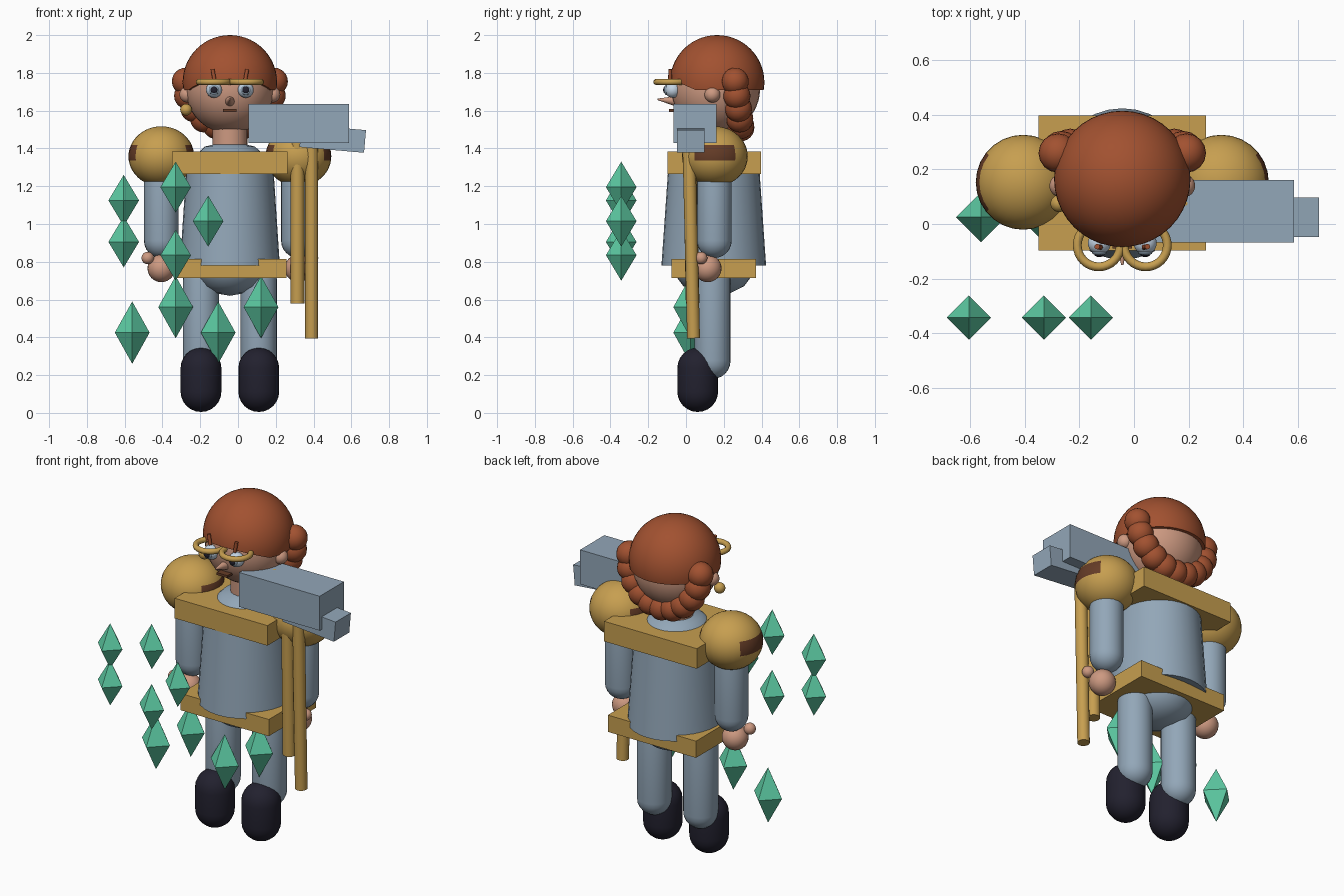
import bpy, bmesh, math
from mathutils import Vector, Matrix

if "Cube" in bpy.data.objects:
    bpy.data.objects.remove(bpy.data.objects["Cube"])

CX, CY = -0.043, 0.15   # figure axis


def material(name, rgb):
    m = bpy.data.materials.new(name)
    m.diffuse_color = (*rgb, 1)
    m.use_nodes = True
    m.node_tree.nodes["Principled BSDF"].inputs["Base Color"].default_value = m.diffuse_color
    return m


HAIR = material("rust hair", (0.36, 0.083, 0.03))
SKIN = material("skin", (0.61, 0.32, 0.22))
GOLD = material("gold", (0.57, 0.345, 0.08))
STEEL = material("blue grey", (0.29, 0.385, 0.48))
NAVY = material("dark navy", (0.016, 0.015, 0.028))
GREEN = material("crystal green", (0.11, 0.60, 0.37))
BROWN = material("dark brown", (0.13, 0.045, 0.02))
PALE = material("eye pale", (0.55, 0.66, 0.78))


def finish(name, bm, mat, smooth=True, angle=40):
    me = bpy.data.meshes.new(name)
    bmesh.ops.recalc_face_normals(bm, faces=bm.faces[:])
    bm.to_mesh(me)
    bm.free()
    ob = bpy.data.objects.new(name, me)
    bpy.context.collection.objects.link(ob)
    me.materials.append(mat)
    if smooth:
        bpy.ops.object.select_all(action='DESELECT')
        ob.select_set(True)
        bpy.context.view_layer.objects.active = ob
        bpy.ops.object.shade_smooth_by_angle(angle=math.radians(angle))
    return ob


def ball(name, c, r, mat, seg=24, rings=16):
    r = (r, r, r) if isinstance(r, (int, float)) else r
    bm = bmesh.new()
    bmesh.ops.create_uvsphere(bm, u_segments=seg, v_segments=rings, radius=1,
                              matrix=Matrix.Translation(c) @ Matrix.Diagonal((*r, 1)))
    return finish(name, bm, mat)


def box(name, lo, hi, mat, tilt=0):
    lo, hi = Vector(lo), Vector(hi)
    bm = bmesh.new()
    bmesh.ops.create_cube(bm, size=1, matrix=Matrix.Translation((lo + hi) / 2)
                          @ Matrix.Rotation(tilt, 4, 'Y') @ Matrix.Diagonal((*(hi - lo), 1)))
    return finish(name, bm, mat, False)


def rod(name, a, b, r1, mat, r2=None, seg=20):
    a, b = Vector(a), Vector(b)
    bm = bmesh.new()
    rot = (b - a).to_track_quat('Z', 'Y').to_matrix().to_4x4()
    bmesh.ops.create_cone(bm, cap_ends=True, segments=seg, radius1=r1,
                          radius2=r1 if r2 is None else r2, depth=(b - a).length,
                          matrix=Matrix.Translation((a + b) / 2) @ rot)
    return finish(name, bm, mat)


def lathe(name, profile, c, mat, sx=1, seg=32):
    bm = bmesh.new()
    vs = [bm.verts.new((r, 0, z)) for r, z in profile]
    es = [bm.edges.new(p) for p in zip(vs, vs[1:])]
    bmesh.ops.spin(bm, geom=vs + es, axis=(0, 0, 1), cent=(0, 0, 0),
                   steps=seg, angle=math.tau)
    bmesh.ops.remove_doubles(bm, verts=bm.verts[:], dist=1e-4)
    for v in bm.verts:
        v.co = Vector((v.co.x * sx + c[0], v.co.y + c[1], v.co.z))
    return finish(name, bm, mat)


def capsule(name, x, y, z0, z1, r, mat):
    q = [i * math.pi / 12 for i in range(7)]
    low = [(r * math.sin(a), z0 + r - r * math.cos(a)) for a in q]
    high = [(r * math.cos(a), z1 - r + r * math.sin(a)) for a in q]
    return lathe(name, low + high, (x, y), mat, seg=24)


def ring(name, c, major, minor, mat):
    pts = [(major + minor * math.cos(i * math.pi / 5), c[2] + minor * math.sin(i * math.pi / 5))
           for i in range(11)]
    return lathe(name, pts, c, mat)


# torso, flared tunic and neck
lathe("body", [(0, .62), (.09, .635), (.16, .67), (.205, .73), (.228, .82), (.235, 1.0),
               (.235, 1.27), (.205, 1.35), (.14, 1.41), (0, 1.44)], (CX, CY - .003), STEEL, .95)
lathe("tunic", [(.225, .79), (.277, .78), (.243, 1.27), (.23, 1.27)], (CX, CY - .003), STEEL, .955)
rod("neck", (CX, CY, 1.36), (CX, CY, 1.52), .092, SKIN)

# square collar and belt slabs
box("collar_slab", (-.35, -.098, 1.265), (.263, .398, 1.385), GOLD)
box("belt_slab", (-.325, -.078, .715), (.258, .37, .815), GOLD)

# limbs and shoulder pads
for s, side in ((-1, "left"), (1, "right")):
    ax, lx = CX + s * .363, CX + s * .153
    capsule(side + "_arm", ax, CY, .82, 1.36, .092, STEEL)
    ball(side + "_hand", (ax, .115, .765), .073, SKIN)
    ball(side + "_thumb", (ax + s * .072, .08, .82), .033, SKIN)
    capsule(side + "_leg", lx, .14, .18, .80, .096, STEEL)
    capsule(side + "_boot", lx, .062, .005, .345, .108, NAVY)
    pad = ball(side + "_shoulder_pad", (ax, CY + .003, 1.358), (.174, .174, .159), GOLD, 28, 24)
    pad.data.materials.append(BROWN)
    for p in pad.data.polygons:     # brown patches on the inner and outer flanks
        if abs(p.center.x - ax) > .127 and 1.345 < p.center.z < 1.425:
            p.material_index = 1

# head and swept hair cap
ball("head", (CX, .157, 1.715), .235, SKIN, 32, 24)
bm = bmesh.new()
bmesh.ops.create_uvsphere(bm, u_segments=40, v_segments=28, radius=.25,
                          matrix=Matrix.Translation((CX, .165, 1.75)))
for co, no in (((0, 0, 1.71), (0, 0, 1)), ((0, .05, 1.71), (0, .40, .92))):
    bmesh.ops.bisect_plane(bm, geom=bm.verts[:] + bm.edges[:] + bm.faces[:],
                           plane_co=co, plane_no=no, clear_inner=True)
    bmesh.ops.holes_fill(bm, edges=[e for e in bm.edges if e.is_boundary], sides=0)
finish("hair_cap", bm, HAIR)

# horseshoe of curls around the nape
for i in range(11):
    a = math.pi * i / 10
    ball(f"curl_{i}", (CX + .235 * math.cos(a), .26 + .03 * math.sin(a),
                       1.755 - .245 * math.sin(a)), .072, HAIR, 16, 12)

# face: ears, earrings, eyes, brows, spectacles
for s, side in ((-1, "left"), (1, "right")):
    ex = CX + s * .084
    ball(side + "_ear", (CX + s * .225, .14, 1.685), .042, SKIN)
    ball(side + "_earring", (CX + s * .232, .075, 1.605), .031, GOLD)
    ball(side + "_eye", (ex, -.07, 1.71), .042, PALE)
    ball(side + "_iris", (ex, -.104, 1.71), (.027, .012, .027), STEEL, 16, 10)
    ball(side + "_pupil", (ex, -.112, 1.71), (.018, .009, .018), NAVY, 16, 10)
    rod(side + "_brow", (ex - s * .003, -.085, 1.76), (ex + s * .008, -.083, 1.82), .01, HAIR, seg=10)
    ring(side + "_spectacle", (CX + s * .086, -.078, 1.752), .079, .016, GOLD)
rod("nose", (CX, -.05, 1.65), (CX, -.15, 1.66), .028, SKIN, .004)
box("mouth", (CX - .036, -.09, 1.594), (CX + .036, -.03, 1.608), BROWN)

# shoulder-mounted block with a tilted muzzle, standing on two poles
box("block_housing", (.055, -.067, 1.43), (.587, .162, 1.635), STEEL)
box("block_muzzle", (.33, -.047, 1.392), (.673, .098, 1.512), STEEL, math.radians(5))
rod("long_pole", (.39, .04, .395), (.39, .015, 1.43), .034, GOLD)
rod("short_pole", (.315, .035, .58), (.315, .02, 1.43), .036, GOLD)

# floating crystals: x, z in a front group and a larger near group
crystals = [((-.605, 1.125), (-.605, .905), (-.33, 1.195), (-.158, 1.015), (-.33, .835)),
            ((-.33, .56), (-.56, .425), (-.105, .425), (.122, .56))]
for group, y, w, h in ((crystals[0], -.343, .081, .135), (crystals[1], .025, .092, .165)):
    for x, z in group:
        bm = bmesh.new()
        mid = [bm.verts.new((x + w * dx, y + w * dy, z)) for dx, dy in ((1, 0), (0, 1), (-1, 0), (0, -1))]
        for tip in (bm.verts.new((x, y, z + h)), bm.verts.new((x, y, z - h))):
            for i in range(4):
                bm.faces.new((mid[i], mid[(i + 1) % 4], tip))
        finish("crystal", bm, GREEN, False)
